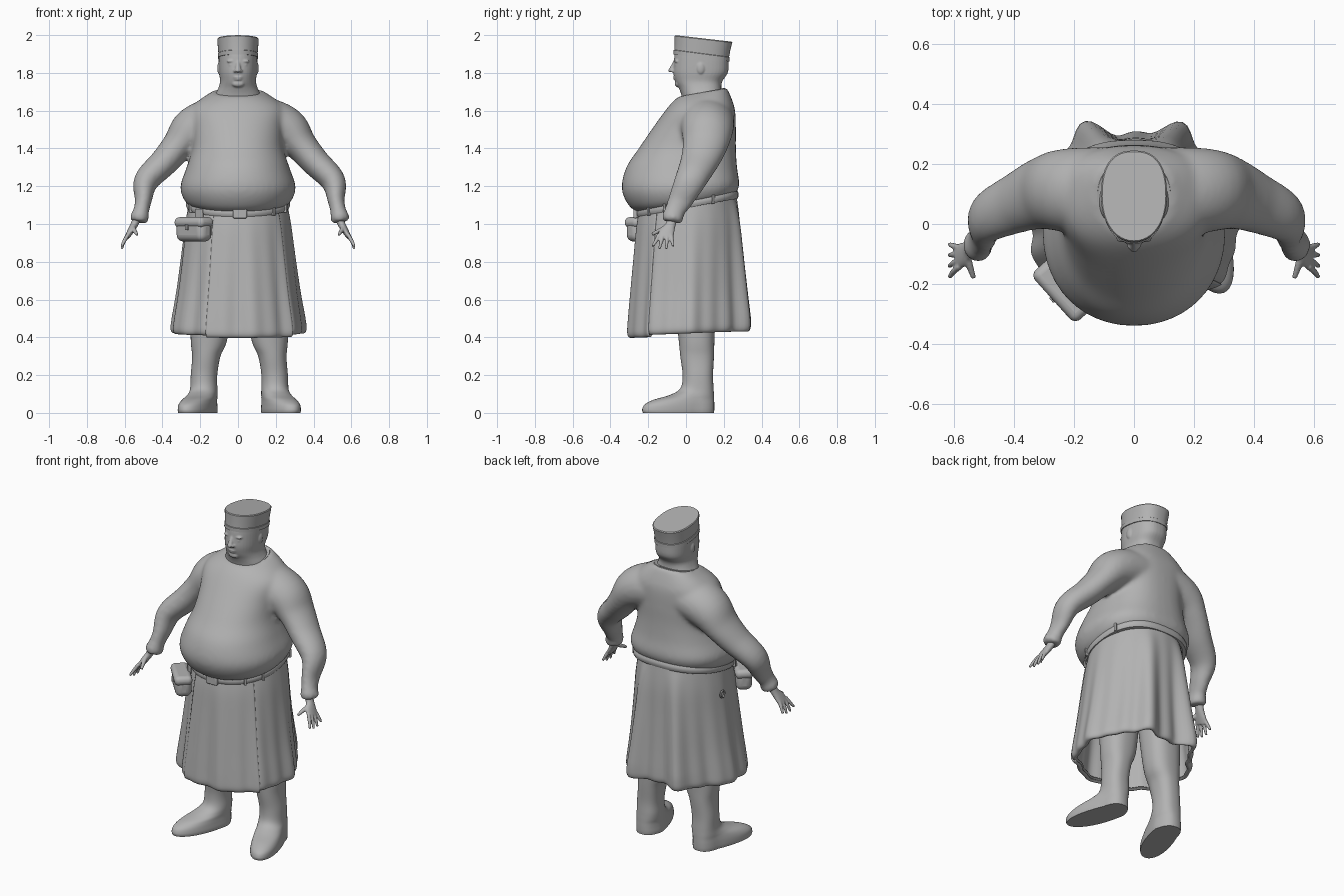
import bpy, bmesh, math
from mathutils import Vector, Matrix

if "Cube" in bpy.data.objects:
    bpy.data.objects.remove(bpy.data.objects["Cube"])

grey = bpy.data.materials.new("plain grey")
grey.use_nodes = True
COLOUR = (0.45, 0.45, 0.45, 1)
grey.diffuse_color = COLOUR
grey.node_tree.nodes["Principled BSDF"].inputs["Base Color"].default_value = COLOUR


def spline(rows, k=5):
    """Fill smooth in-between rows."""
    out = []
    for i in range(len(rows) - 1):
        a, b, c, d = (rows[max(i - 1, 0)], rows[i], rows[i + 1], rows[min(i + 2, len(rows) - 1)])
        for j in range(k):
            t = j / k
            out.append([0.5 * (2 * q + (r - p) * t + (2 * p - 5 * q + 4 * r - s) * t * t
                               + (3 * q - p - 3 * r + s) * t ** 3) for p, q, r, s in zip(a, b, c, d)])
    return out + [list(rows[-1])]


def power(v, e):
    return math.copysign(abs(v) ** e, v)


def slab_point(a, z, rx, yf, yb, tilt=0, cx=0, shear=0, square=0.8):
    """Point on a level ring: half width, front y, back y, tilt along y."""
    c, s = math.cos(a), math.sin(a)
    e = square if s > 0 else 0.95
    y = (yf + yb) / 2 + (yb - yf) / 2 * power(s, e)
    return Vector((cx + rx * power(c, e) - shear * min(y - 0.06, 0), y, z + tilt * y))


def slab(row, n=48):
    return [slab_point(math.tau * i / n, *row) for i in range(n)]


def loft(bm, rings, caps=True, closed=True):
    vs = [[bm.verts.new(p) for p in ring] for ring in rings]
    n = len(vs[0])
    for a, b in zip(vs, vs[1:]):
        for i in range(n if closed else n - 1):
            j = (i + 1) % n
            bm.faces.new((a[i], a[j], b[j], b[i]))
    if caps:
        bm.faces.new(vs[0][::-1])
        bm.faces.new(vs[-1])


def limb(bm, rows, side=1, n=20, shift=0):
    """Tube through rows of x, y, z, thickness, breadth along y."""
    rows = spline(rows)
    pts = [Vector((side * r[0] + shift, r[1], r[2])) for r in rows]
    rings = []
    for i, (p, r) in enumerate(zip(pts, rows)):
        t = (pts[min(i + 1, len(pts) - 1)] - pts[max(i - 1, 0)]).normalized()
        v = Vector((0, 1, 0))
        v = (v - t * v.dot(t)).normalized()
        w = t.cross(v)
        rings.append([p + w * r[3] * math.cos(math.tau * j / n) + v * r[4] * math.sin(math.tau * j / n)
                      for j in range(n)])
    loft(bm, rings)


def ball(bm, at, size):
    m = Matrix.Translation(at) @ Matrix.Diagonal((*size, 1))
    bmesh.ops.create_icosphere(bm, subdivisions=3, radius=1, matrix=m)


def make(name, bm, voxel=0, smooth=4, angle=50):
    bmesh.ops.recalc_face_normals(bm, faces=bm.faces)
    me = bpy.data.meshes.new(name)
    bm.to_mesh(me)
    bm.free()
    me.materials.append(grey)
    ob = bpy.data.objects.new(name, me)
    bpy.context.collection.objects.link(ob)
    bpy.ops.object.select_all(action="DESELECT")
    ob.select_set(True)
    bpy.context.view_layer.objects.active = ob
    bpy.ops.object.shade_smooth_by_angle(angle=math.radians(angle))
    if voxel:
        m = ob.modifiers.new("blend", "REMESH")
        m.mode, m.voxel_size, m.use_smooth_shade = "VOXEL", voxel, True
        m = ob.modifiers.new("soften", "SMOOTH")
        m.factor, m.iterations = 0.5, smooth
    return ob


def block(name, at, size, turn=0, bevel=0.01):
    bm = bmesh.new()
    bmesh.ops.create_cube(bm, size=1, matrix=Matrix.Diagonal((*size, 1)))
    ob = make(name, bm)
    ob.location, ob.rotation_euler.z = at, turn
    m = ob.modifiers.new("round", "BEVEL")
    m.width, m.segments = bevel, 5


# Tunic: heavy torso blended with both sleeves through a shoulder yoke
bm = bmesh.new()
loft(bm, [slab(r) for r in spline([
    (1.10, .25, -.24, .25, .18), (1.13, .285, -.30, .265, .12), (1.2, .305, -.34, .282, .04),
    (1.3, .272, -.316, .27, 0), (1.4, .242, -.25, .264, 0), (1.5, .24, -.182, .264, 0),
    (1.6, .25, -.11, .26, 0), (1.65, .208, -.07, .243, .04), (1.682, .135, -.04, .216, .18)])])
ARM = [(0, .09, 1.55, .13, .165), (.14, .107, 1.54, .128, .15), (.25, .112, 1.497, .118, .138),
       (.325, .1, 1.415, .087, .12), (.40, .07, 1.328, .076, .102), (.495, .022, 1.228, .066, .084),
       (.51, -.03, 1.125, .045, .066), (.522, -.06, 1.068, .042, .054), (.53, -.07, 1.035, .051, .058),
       (.535, -.075, 1.01, .044, .05)]
for side in (1, -1):
    limb(bm, ARM, side, 28, .009)
make("tunic", bm, 0.012, 10)

# Thin neckline trim dipping to a point in front
bm = bmesh.new()
rings = []
for dz, grow in ((-.02, -.012), (-.016, -.002), (-.002, -.008), (-.004, -.02)):
    ring = slab((1.682 + dz, .13 + grow, -.043 - grow, .213 + grow, .2))
    for p in ring:
        if p.y < .08:
            dip = math.exp(-(p.x / .045) ** 2)
            p.z -= .018 * dip
            p.y -= .02 * dip
    rings.append(ring)
loft(bm, rings + rings[:1], caps=False)
make("neckline", bm)

# Hands with spread fingers
for side, label in ((1, "left"), (-1, "right")):
    bm = bmesh.new()
    limb(bm, [(.535, -.075, 1.03, .022, .03), (.55, -.082, .995, .02, .027),
              (.57, -.1, .96, .017, .04), (.588, -.112, .93, .013, .042)], side)
    for i in range(4):
        base, tip = -.142 + i * .021, -.178 + i * .037
        low = .868 + .014 * (i in (0, 3))
        limb(bm, [(.582, base, .945, .011, .011), (.603, (base + tip) / 2, .908, .01, .01),
                  (.616, tip, low, .007, .007)], side, 10)
    limb(bm, [(.56, -.10, .985, .013, .014), (.548, -.14, .965, .012, .012),
              (.535, -.18, .945, .008, .009)], side, 10)
    make(label + "_hand", bm, 0.005, 2)

# Head with simple facial features
bm = bmesh.new()
loft(bm, [slab(r, 40) for r in spline([
    (1.62, .135, -.015, .2), (1.68, .122, -.024, .194), (1.72, .104, -.038, .187),
    (1.755, .095, -.056, .192), (1.80, .1, -.067, .221), (1.85, .102, -.065, .226),
    (1.90, .102, -.06, .224), (1.94, .1, -.05, .22)])])
limb(bm, [(0, -.055, 1.865, .008, .009), (0, -.068, 1.838, .012, .011), (0, -.077, 1.812, .018, .016)], 1, 12)
ball(bm, (0, -.083, 1.812), (.013, .012, .01))
ball(bm, (0, -.059, 1.777), (.025, .01, .006))
ball(bm, (0, -.056, 1.766), (.021, .011, .006))
ball(bm, (0, -.042, 1.742), (.033, .018, .018))
for side in (1, -1):
    ball(bm, (side * .015, -.073, 1.81), (.009, .01, .008))
    ball(bm, (side * .036, -.051, 1.862), (.026, .011, .007))
    ball(bm, (side * .036, -.051, 1.843), (.012, .008, .005))
    ball(bm, (side * .101, .078, 1.825), (.009, .02, .03))
make("head", bm, 0.005, 3)

# Flat-topped cap with a turned-up band
bm = bmesh.new()
loft(bm, [slab(r) for r in (
    (1.89, .098, -.055, .218, -.13), (1.89, .107, -.066, .23, -.13), (1.912, .107, -.066, .231, -.13),
    (1.914, .104, -.062, .228, -.13), (1.95, .107, -.06, .235, -.12),
    (1.988, .11, -.06, .245, -.115), (1.993, .106, -.056, .241, -.115))])
make("cap", bm, angle=35)

# Long skirt with two deep folds behind, plus an overlapping front panel
SKIRT = [(1.115, .255, -.24, .262, .18), (1.0, .275, -.255, .278, .06), (.85, .293, -.267, .282, 0),
         (.65, .318, -.283, .287, 0), (.5, .342, -.295, .292, .03), (.445, .348, -.297, .292, .04),
         (.425, .338, -.286, .282, .04), (.43, .322, -.272, .266, .04)]


def cloth(name, start, end, n, off=0, drop=0):
    bm, rings = bmesh.new(), []
    whole = end - start > 6
    for row in spline(SKIRT, 4):
        w = min(max((1.1 - row[0]) / .6, 0), 1)
        ring = []
        for i in range(n):
            a = start + (end - start) * i / (n if whole else n - 1)
            p = slab_point(a, *row, square=1)
            folds = sum(math.exp(-((a - math.radians(deg)) / .17) ** 2) for deg in (67, 113))
            d = off + w * (.008 * math.sin(9 * a + .6) + .005 * math.sin(17 * a)) + .075 * w ** .7 * folds
            p += Vector((math.cos(a), math.sin(a), 0)) * d
            p.z -= drop * w
            ring.append(p)
        rings.append(ring)
    loft(bm, rings, caps=False, closed=whole)
    m = make(name, bm).modifiers.new("cloth", "SOLIDIFY")
    m.thickness, m.offset = 0.008, 0


cloth("skirt", 0, math.tau, 144)
cloth("front_panel", math.radians(243), math.radians(322), 50, .005, .012)

# Belt, buckle and loops
bm = bmesh.new()
rings = [slab((1.105 + dz, .262 + g, -.25 - g, .265 + g, .18))
         for dz, g in ((-.02, -.01), (-.02, .008), (-.008, .014), (.008, .014), (.02, .008), (.02, -.01))]
loft(bm, rings + rings[:1], caps=False)
make("belt", bm)
block("buckle", (.01, -.268, 1.056), (.075, .022, .052), 0, .008)
for i, deg in enumerate((25, 205, 312, 335)):
    p = slab_point(math.radians(deg), 1.105, .274, -.262, .277, .18)
    block("belt_loop_%d" % (i + 1), p, (.014, .022, .05), math.atan2(p.y, p.x) + math.pi / 2, .004)

# Hip pouch with lid, and a small ring further back on the same side
turn = math.radians(-48)
block("pouch_body", (-.233, -.217, .965), (.214, .094, .116), turn, .036)
block("pouch_lid", (-.234, -.218, 1.008), (.222, .102, .056), turn, .026)
block("pouch_strap", (-.205, -.185, 1.045), (.05, .02, .07), turn, .006)
block("pouch_clasp", (-.271, -.251, .982), (.022, .014, .03), turn, .004)
bpy.ops.mesh.primitive_torus_add(location=(-.292, .06, .965), rotation=(0, math.pi / 2, 0),
                                 major_radius=.02, minor_radius=.005, major_segments=20, minor_segments=8)
ring = bpy.context.object
ring.name = "hip_ring"
ring.data.materials.append(grey)
bpy.ops.object.shade_smooth()

# Boots and legs, toes turned outwards
LEG = [(.8, .115, -.08, .17, 0, .14, 0), (.42, .1, -.042, .152, 0, .158, 0), (.3, .075, -.03, .148, 0, .175, 0),
       (.2, .07, -.018, .143, 0, .187, 0), (.13, .072, -.03, .146, 0, .188, .05),
       (.095, .076, -.085, .148, 0, .19, .2), (.07, .08, -.17, .149, 0, .192, .27),
       (.045, .084, -.218, .15, 0, .193, .29), (.018, .086, -.232, .15, 0, .193, .29),
       (0, .084, -.228, .148, 0, .193, .29)]
for side, label in ((1, "left"), (-1, "right")):
    bm = bmesh.new()
    loft(bm, [[Vector((side * p.x + .007, p.y, p.z)) for p in slab(r, 40)] for r in spline(LEG)])
    make(label + "_leg", bm)
